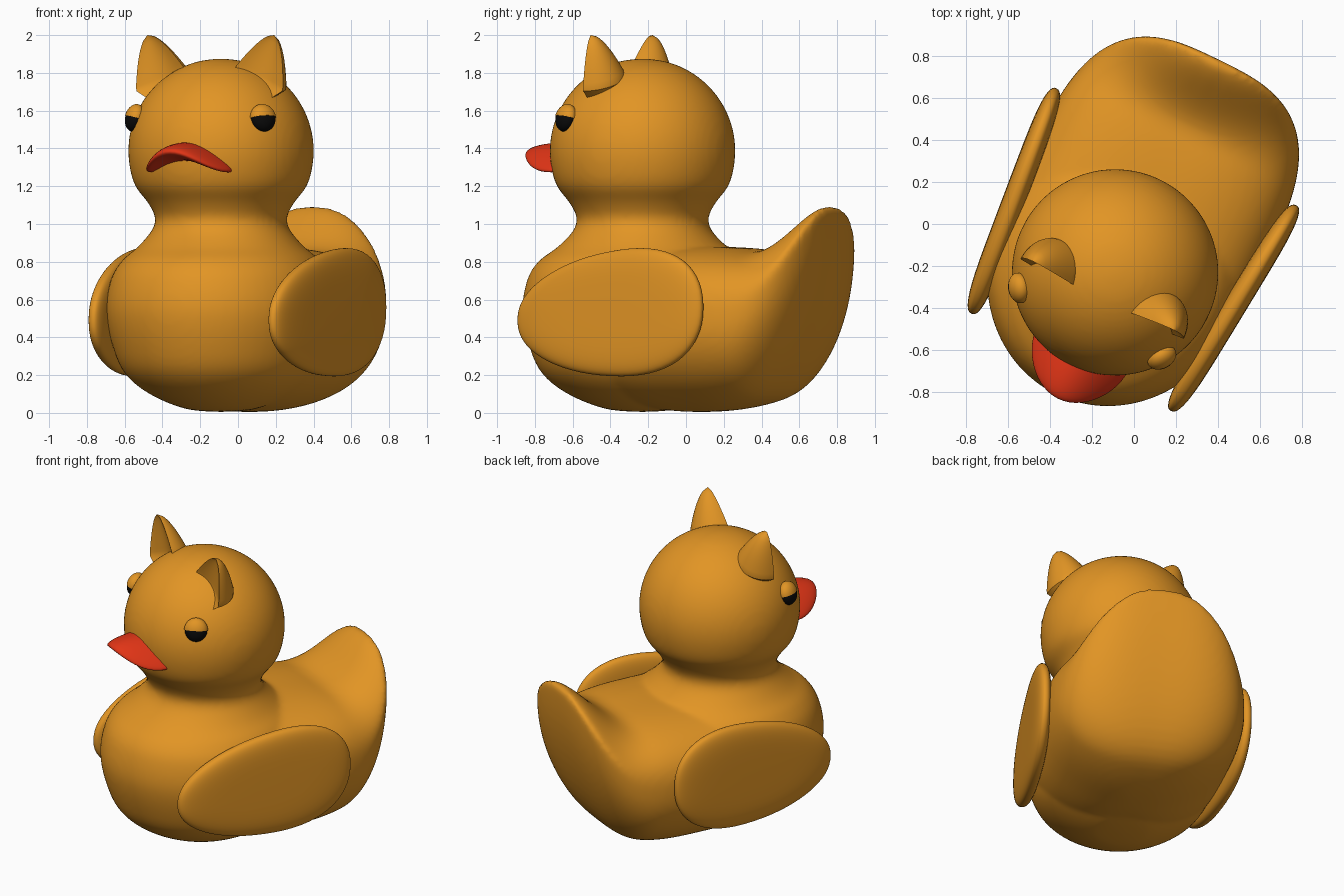
import bpy, bmesh, math
from mathutils import Matrix, Vector

if "Cube" in bpy.data.objects:
    bpy.data.objects.remove(bpy.data.objects["Cube"])

# The toy is turned 26 degrees about z; parts are built in its own axes
FRAME = Matrix.Rotation(math.radians(-26), 4, 'Z') @ Matrix.Translation((0.02, 0, 0))
HEAD_Y = -0.246
TAU = 2 * math.pi


def material(name, rgb):
    m = bpy.data.materials.new(name)
    m.diffuse_color = (*rgb, 1)
    m.use_nodes = True
    m.node_tree.nodes["Principled BSDF"].inputs["Base Color"].default_value = m.diffuse_color
    return m


ORANGE = material("orange", (0.76, 0.3, 0.018))
RED = material("red", (0.75, 0.035, 0.008))
BLACK = material("black", (0.003, 0.003, 0.003))


def spow(x, p):
    return math.copysign(abs(x) ** p, x)


def finish(name, bm, mat, angle=40):
    bmesh.ops.remove_doubles(bm, verts=bm.verts, dist=1e-5)
    bmesh.ops.recalc_face_normals(bm, faces=bm.faces)
    me = bpy.data.meshes.new(name)
    bm.to_mesh(me)
    bm.free()
    me.materials.append(mat)
    ob = bpy.data.objects.new(name, me)
    bpy.context.collection.objects.link(ob)
    ob.matrix_world = FRAME
    bpy.ops.object.select_all(action='DESELECT')
    ob.select_set(True)
    bpy.context.view_layer.objects.active = ob
    bpy.ops.object.shade_smooth_by_angle(angle=math.radians(angle))
    return ob


def loft(bm, rings):
    vs = [[bm.verts.new(p) for p in r] for r in rings]
    n = len(vs[0])
    for a, b in zip(vs, vs[1:]):
        for i in range(n):
            j = (i + 1) % n
            bm.faces.new((a[i], a[j], b[j], b[i]))
    bm.faces.new(vs[0])
    bm.faces.new(vs[-1])


def catmull(pts, steps=6):
    p = [Vector(q) for q in [pts[0], *pts, pts[-1]]]
    out = []
    for a, b, c, d in zip(p, p[1:], p[2:], p[3:]):
        for k in range(steps):
            t = k / steps
            out.append(0.5 * (2 * b + (c - a) * t + (2 * a - 5 * b + 4 * c - d) * t * t
                              + (3 * b - a - 3 * c + d) * t ** 3))
    return out + [p[-1]]


# Chest, neck and head as one turned profile
body = bmesh.new()
profile = [(0.01, 0.005), (0.2, 0.022), (0.4, 0.1), (0.54, 0.21), (0.61, 0.36), (0.645, 0.54),
           (0.62, 0.7), (0.56, 0.8), (0.45, 0.88), (0.37, 0.96), (0.348, 1.03), (0.385, 1.11)]
profile += [(0.491 * math.cos(math.radians(a)), 1.387 + 0.489 * math.sin(math.radians(a)))
            for a in (-22, -8, 6, 20, 34, 48, 62, 76, 89)]
rings = []
for r, z in catmull(profile):
    side = 0.93 if z < 0.8 else min(1, 0.93 + (z - 0.8) * 0.5)
    rings.append([(r * side * math.cos(TAU * i / 64), HEAD_Y + r * math.sin(TAU * i / 64), z)
                  for i in range(64)])
loft(body, rings)

# Rear body with the upturned tail: a rounded box whose rim lifts towards the back
rings = []
for k in range(49):
    phi = math.radians(-89.5 + 179 * k / 48)
    p = 0.75 if phi > 0 else 0.93
    rho, h = math.cos(phi) ** p, spow(math.sin(phi), p)
    ring = []
    for i in range(96):
        a = TAU * i / 96
        x = 0.615 * spow(math.cos(a), 0.65) * rho
        y = 0.1 + 0.78 * spow(math.sin(a), 0.65) * rho
        t = min(1, max(0, (y - 0.48) / 0.4))
        lift = t * t * (3 - 2 * t)
        mid = 0.5 + 0.59 * lift * (1 - 0.8 * (x / 0.615) ** 2)
        height = 0.35 * (1 - lift) + 0.03 if h > 0 else mid - 0.005
        ring.append((x, y, mid + height * h))
    rings.append(ring)
loft(body, rings)
ob = finish("body_and_head", body, ORANGE, 70)
rm = ob.modifiers.new("blend", 'REMESH')
rm.mode = 'VOXEL'
rm.voxel_size = 0.018
rm.use_smooth_shade = True
sm = ob.modifiers.new("soften", 'SMOOTH')
sm.factor, sm.iterations = 0.5, 8

for s, side in ((-1, "left"), (1, "right")):
    # Wing: flat egg-shaped pad, wider and further out at the back
    bm = bmesh.new()
    rings = []
    for k in range(25):
        phi = math.radians(-89 + 178 * k / 24)
        rho, th = math.cos(phi) ** 0.4, 0.056 * spow(math.sin(phi), 0.8)
        ring = []
        for i in range(64):
            a = TAU * i / 64
            t = spow(math.cos(a), 0.9) * rho
            z = spow(math.sin(a), 0.9) * rho * 0.33 * (1 + 0.18 * t)
            ring.append((s * (0.581 + 0.053 * t + th), -0.152 + 0.57 * t, 0.525 + z + 0.035 * t))
        rings.append(ring)
    loft(bm, rings)
    finish(side + "_wing", bm, ORANGE, 60)

    # Ear: half cone with a hollowed front face
    bm = bmesh.new()
    base, tip = Vector((0.29, -0.387, 1.765)), Vector((0.373, -0.37, 2.0))
    across = Vector((0.142, 0, -0.06))
    rings = []
    for k in range(19):
        t = -0.4 + 1.4 * k / 18
        w = max(0, 1 - t) ** 0.6 + 0.004 if t > 0 else 1 + 1.3 * t
        c = base.lerp(tip, t)
        ring = []
        for i in range(20):
            a = math.pi * i / 20
            ring.append(c + w * (across * math.cos(a) + Vector((0, 0.17 * math.sin(a), 0))))
        for i in range(12):
            q = -1 + i / 6
            ring.append(c + w * (across * q + Vector((0, 0.04 * (1 - q * q), 0))))
        rings.append([(s * p.x, p.y, p.z) for p in ring])
    loft(bm, rings)
    finish(side + "_ear", bm, ORANGE, 40)

    # Eye and its half-closed lid
    for part, grow, mat in (("eye", 1.0, BLACK), ("eyelid", 1.06, ORANGE)):
        bm = bmesh.new()
        place = (Matrix.Translation((s * 0.378, -0.513, 1.56))
                 @ Matrix.Rotation(s * math.radians(55), 4, 'Z')
                 @ Matrix.Rotation(math.radians(-15), 4, 'X')
                 @ Matrix.Diagonal((0.069 * grow, 0.05 * grow, 0.072 * grow, 1)))
        bmesh.ops.create_uvsphere(bm, u_segments=32, v_segments=20, radius=1)
        if part == "eyelid":
            bmesh.ops.bisect_plane(bm, geom=bm.verts[:] + bm.edges[:] + bm.faces[:],
                                   plane_co=(0, 0, 0.03), plane_no=(0, 0, 1), clear_inner=True)
            bmesh.ops.holes_fill(bm, edges=[e for e in bm.edges if e.is_boundary])
        bmesh.ops.transform(bm, matrix=place, verts=bm.verts)
        finish(side + "_" + part, bm, mat)

# Beak: flattened lens bent into a downturned arch, narrowing forwards
bm = bmesh.new()
bmesh.ops.create_uvsphere(bm, u_segments=48, v_segments=24, radius=1)
for v in bm.verts:
    x, y, z = v.co
    v.co = (0.02 + 0.24 * x * (1 - 0.12 * max(0, -y)), -0.665 + 0.24 * y,
            1.283 + 0.1 * max(0, 1 - x * x) ** 1.2 + 0.05 * z)
finish("beak", bm, RED, 60)
